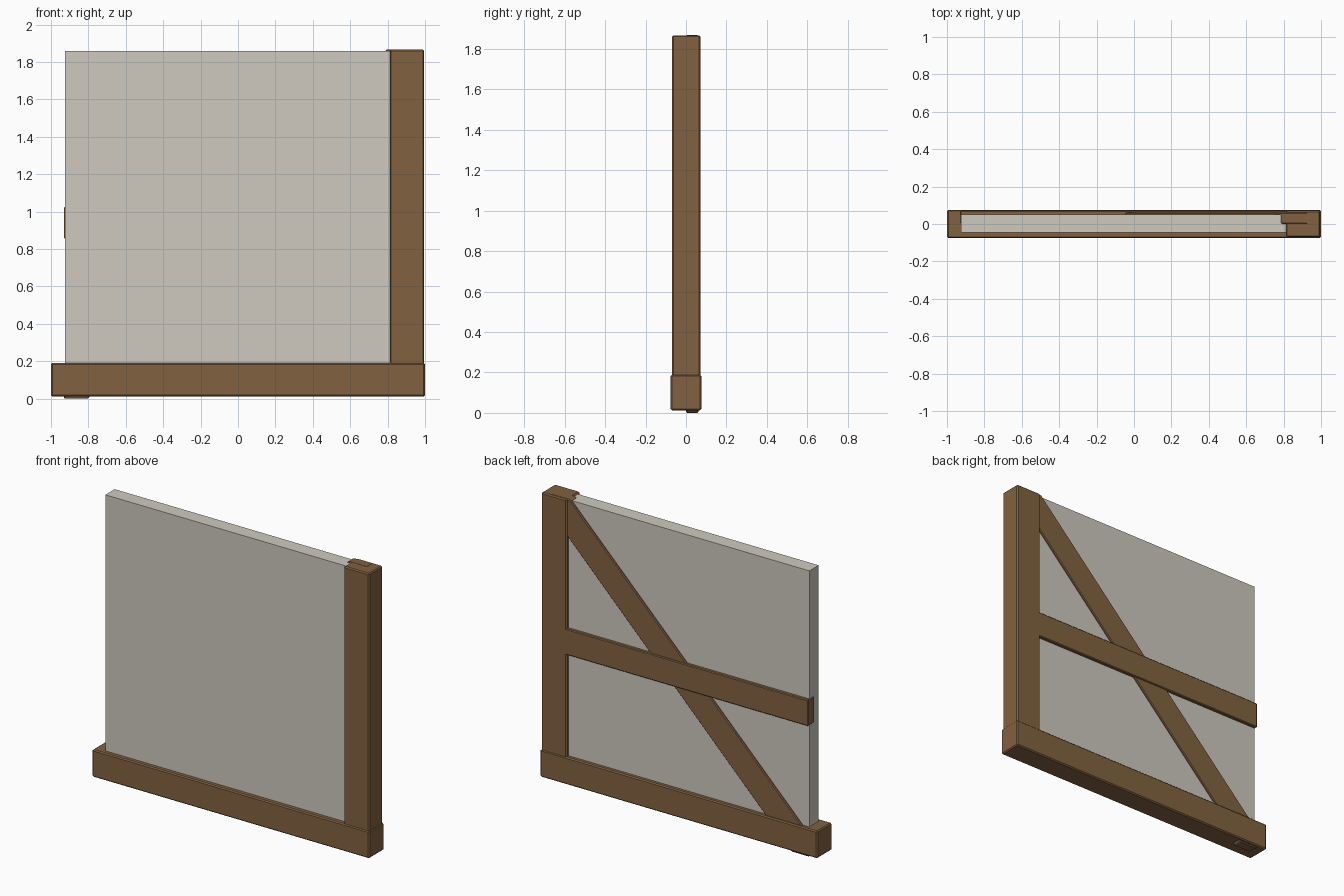
import bpy, bmesh

if "Cube" in bpy.data.objects:
    bpy.data.objects.remove(bpy.data.objects["Cube"])


def material(name, color):
    m = bpy.data.materials.new(name)
    m.diffuse_color = (*color, 1)
    m.use_nodes = True
    m.node_tree.nodes["Principled BSDF"].inputs["Base Color"].default_value = m.diffuse_color
    return m


wood = material("wood", (0.22, 0.122, 0.051))
plaster = material("plaster", (0.62, 0.59, 0.52))


def slab(name, outline, y0, y1, mat, bevel=0.0):
    """Extrude an (x, z) outline from y0 to y1, with optional softened edges."""
    bm = bmesh.new()
    face = bm.faces.new([bm.verts.new((x, y0, z)) for x, z in outline])
    new = bmesh.ops.extrude_face_region(bm, geom=[face])["geom"]
    verts = [v for v in new if isinstance(v, bmesh.types.BMVert)]
    bmesh.ops.translate(bm, verts=verts, vec=(0, y1 - y0, 0))
    bmesh.ops.recalc_face_normals(bm, faces=bm.faces)
    mesh = bpy.data.meshes.new(name)
    bm.to_mesh(mesh)
    bm.free()
    mesh.materials.append(mat)
    ob = bpy.data.objects.new(name, mesh)
    bpy.context.collection.objects.link(ob)
    if bevel:
        mod = ob.modifiers.new("bevel", "BEVEL")
        mod.width = bevel
        mod.segments = 1
    return ob


def rect(x0, x1, z0, z1):
    return [(x0, z0), (x1, z0), (x1, z1), (x0, z1)]


# Plaster infill, let into the sill and post
slab("wall_panel", rect(-0.925, 0.925, 0.02, 1.86), -0.046, 0.05, plaster)

# Main frame timbers
slab("sill_beam", rect(-1, 1, 0.012, 0.19), -0.076, 0.076, wood, 0.007)
slab("corner_post", rect(0.812, 0.995, 0.02, 1.867), -0.07, 0.071, wood, 0.007)

# Back bracing: middle rail and 45 degree brace with trimmed ends
slab("middle_rail", rect(-0.93, 0.93, 0.855, 1.025), 0.004, 0.071, wood, 0.005)
brace = [(-0.93, 0.0), (-0.803, 0.0), (0.93, 1.74),
         (0.93, 1.868), (0.795, 1.868), (-0.93, 0.14)]
slab("diagonal_brace", brace, 0.0, 0.062, wood, 0.005)
